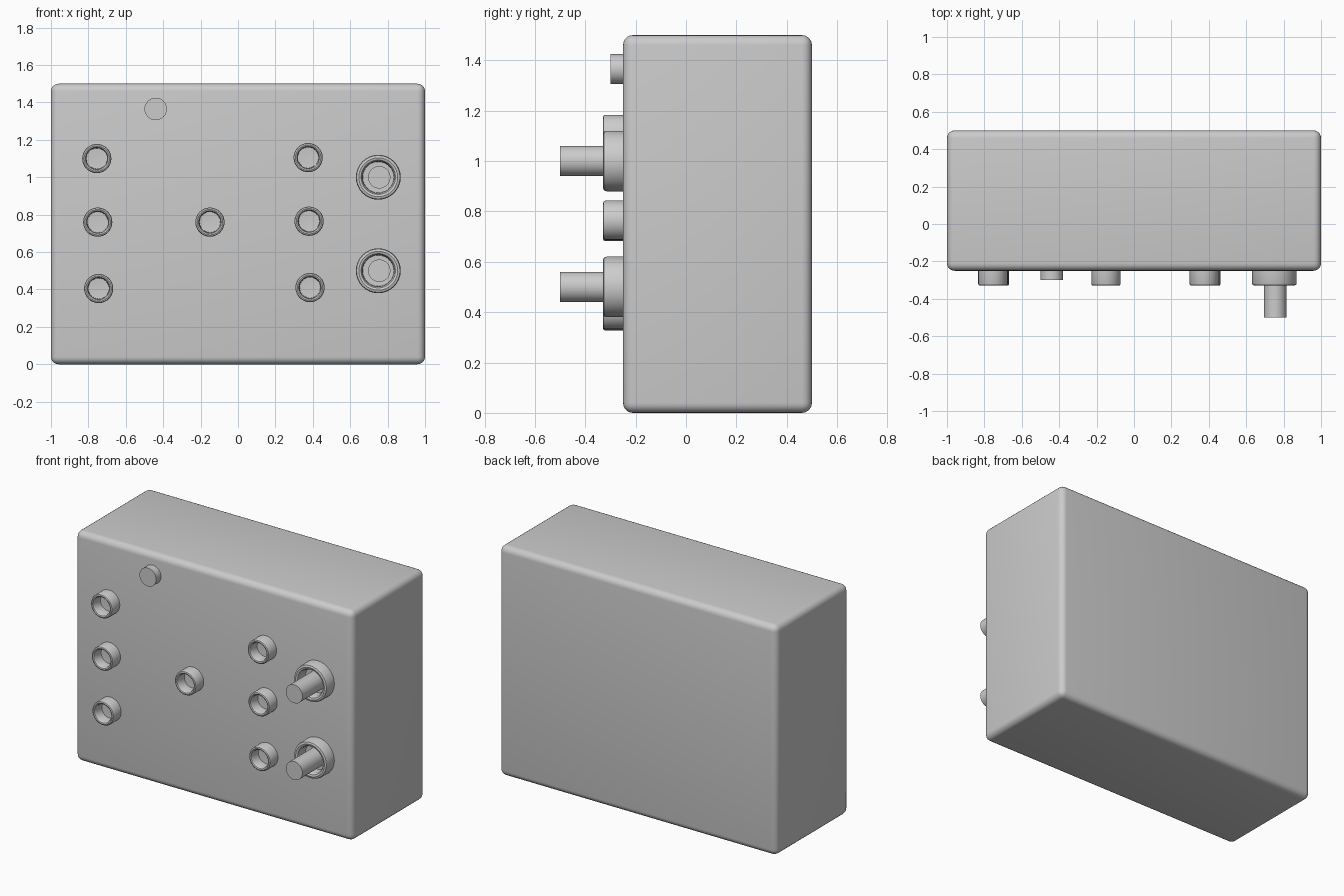
import bpy, bmesh, math

if "Cube" in bpy.data.objects:
    bpy.data.objects.remove(bpy.data.objects["Cube"])

FACE_Y = -0.25


def finish(bm, name, loc=(0, 0, 0), angle=35):
    bmesh.ops.recalc_face_normals(bm, faces=bm.faces)
    mesh = bpy.data.meshes.new(name)
    bm.to_mesh(mesh)
    bm.free()
    ob = bpy.data.objects.new(name, mesh)
    bpy.context.collection.objects.link(ob)
    ob.location = loc
    bpy.ops.object.select_all(action='DESELECT')
    ob.select_set(True)
    bpy.context.view_layer.objects.active = ob
    bpy.ops.object.shade_smooth_by_angle(angle=math.radians(angle))
    return ob


def lathe(name, profile, x, z, sides=32):
    """Turn (radius, height off the front face) points about the y axis."""
    bm = bmesh.new()
    rings = []
    for r, h in profile:
        if r == 0:
            rings.append([bm.verts.new((0, -h, 0))] * sides)
        else:
            rings.append([bm.verts.new((r * math.cos(2 * math.pi * i / sides), -h,
                                        r * math.sin(2 * math.pi * i / sides)))
                          for i in range(sides)])
    for a, b in zip(rings, rings[1:]):
        for i in range(sides):
            j = (i + 1) % sides
            bm.faces.new(list(dict.fromkeys((a[i], a[j], b[j], b[i]))))
    return finish(bm, name, (x, FACE_Y, z))


# Housing: box with softly rounded edges
bm = bmesh.new()
bmesh.ops.create_cube(bm, size=1)
for v in bm.verts:
    v.co = (v.co.x * 2, v.co.y * 0.75 + 0.125, v.co.z * 1.5 + 0.75)
bmesh.ops.bevel(bm, geom=bm.edges[:], offset=0.04, segments=5, profile=0.5,
                affect='EDGES')
finish(bm, "housing", angle=60)

# Small sockets: rounded-lip tubes with a recessed floor
socket = [(0.078, -0.02), (0.078, 0.07), (0.075, 0.077), (0.068, 0.08),
          (0.061, 0.077), (0.056, 0.068), (0.055, 0.01), (0, 0.006)]
for x, z in [(-0.755, 1.1), (-0.75, 0.76), (-0.745, 0.405), (-0.15, 0.76),
             (0.375, 1.105), (0.38, 0.765), (0.385, 0.41)]:
    lathe("socket", socket, x, z)

# Dials: wide collar with a long shaft standing in it
collar = [(0.12, -0.02), (0.12, 0.066), (0.116, 0.076), (0.104, 0.08),
          (0.092, 0.076), (0.085, 0.064), (0.083, 0.01), (0, 0.006)]
shaft = [(0.06, -0.02), (0.06, 0.25), (0, 0.25)]
for z in (1.0, 0.5):
    lathe("dial_collar", collar, 0.75, z)
    lathe("dial_shaft", shaft, 0.755, z)

# Indicator button
lathe("button", [(0.06, -0.02), (0.06, 0.05), (0, 0.05)], -0.44, 1.365)
